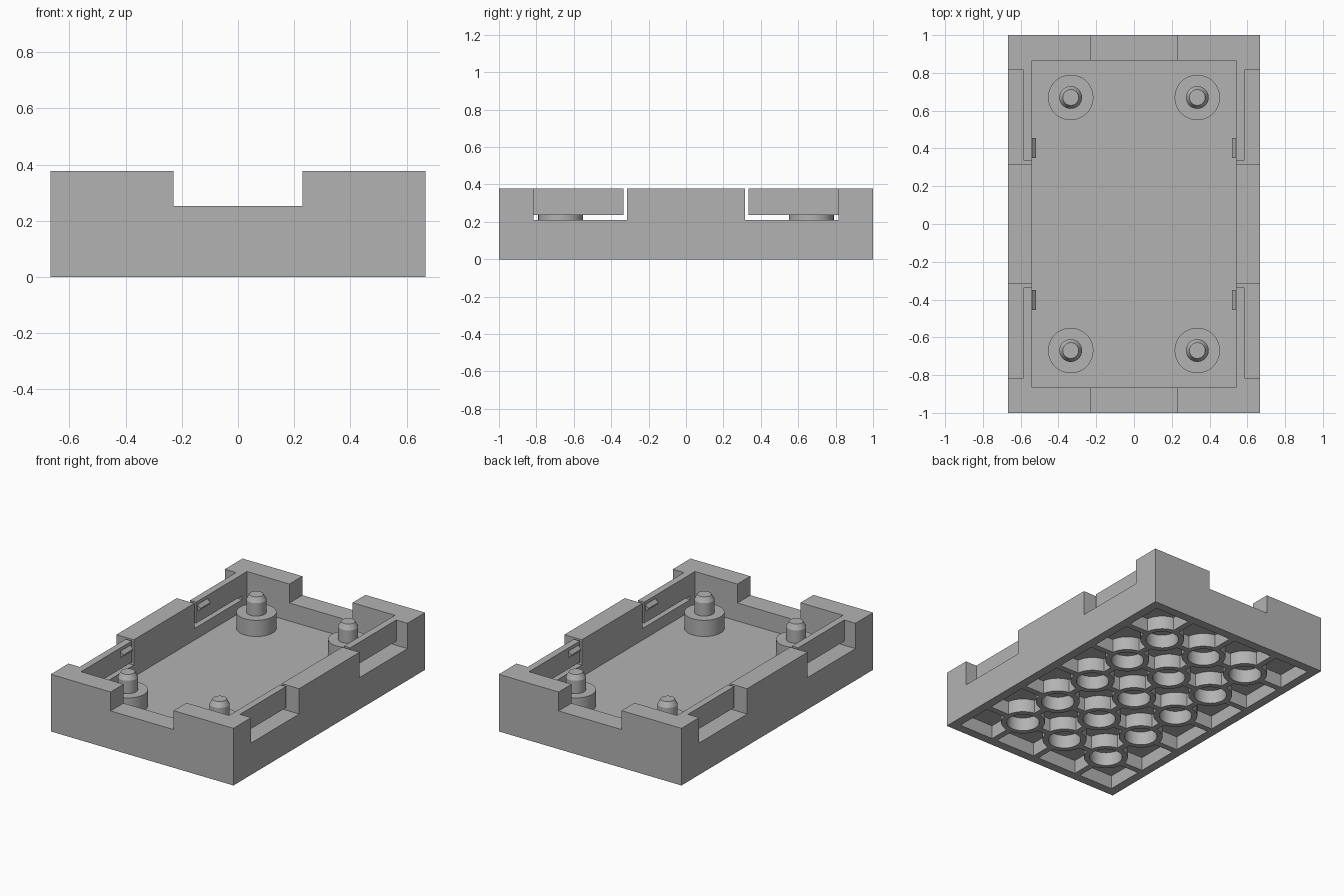
import bpy, bmesh, math
from mathutils import Matrix, Vector

cube = bpy.data.objects.get("Cube")
if cube:
    bpy.data.objects.remove(cube, do_unlink=True)

grey = bpy.data.materials.new("plain_grey")
grey.use_nodes = True
grey.diffuse_color = (0.45, 0.45, 0.45, 1)
grey.node_tree.nodes["Principled BSDF"].inputs["Base Color"].default_value = (0.45, 0.45, 0.45, 1)

W, L, H = 0.667, 1.0, 0.377      # half width, half length, height
IN_X, IN_Y = 0.54, 0.865         # half size of the tray
FLOOR, RECESS = 0.133, 0.09
PITCH, RIM, RIB = 1 / 3, 0.06, 0.04


def make(name, bm):
    bmesh.ops.recalc_face_normals(bm, faces=bm.faces)
    me = bpy.data.meshes.new(name)
    bm.to_mesh(me)
    bm.free()
    me.materials.append(grey)
    ob = bpy.data.objects.new(name, me)
    bpy.context.collection.objects.link(ob)
    return ob


def box(bm, lo, hi):
    lo, hi = Vector(lo), Vector(hi)
    m = Matrix.Translation((lo + hi) / 2) @ Matrix.Diagonal((*(hi - lo), 1))
    bmesh.ops.create_cube(bm, size=1, matrix=m)


def cylinder(bm, x, y, z0, z1, r0, r1=None, segments=48):
    bmesh.ops.create_cone(bm, cap_ends=True, segments=segments, radius1=r0,
                          radius2=r0 if r1 is None else r1, depth=z1 - z0,
                          matrix=Matrix.Translation((x, y, (z0 + z1) / 2)))


def cut(target, bm):
    cutter = make("cutter", bm)
    cutter.hide_render = True
    subtract(target, cutter)


def subtract(target, cutter):
    mod = target.modifiers.new("cut", "BOOLEAN")
    mod.operation, mod.solver, mod.object = "DIFFERENCE", "EXACT", cutter
    mod.use_self = True
    bpy.context.view_layer.objects.active = target
    bpy.ops.object.modifier_apply(modifier=mod.name)
    bpy.data.objects.remove(cutter, do_unlink=True)


def smooth(ob):
    bpy.ops.object.select_all(action="DESELECT")
    ob.select_set(True)
    bpy.context.view_layer.objects.active = ob
    bpy.ops.object.shade_smooth_by_angle(angle=math.radians(30))


# Solid block with the open tray on top
bm = bmesh.new()
box(bm, (-W, -L, 0), (W, L, H))
body = make("tray_body", bm)
bm = bmesh.new()
box(bm, (-IN_X, -IN_Y, FLOOR), (IN_X, IN_Y, 1))
cut(body, bm)

# Notches through the front and back walls
bm = bmesh.new()
box(bm, (-0.23, -2, 0.252), (0.23, 2, 1))
cut(body, bm)

# Side pockets, each leaving a thin spring clip freed by an L-shaped slot
for sx in (-1, 1):
    for sy in (-1, 1):
        for x0, y1, z1 in ((0.585, 0.815, 1), (0.5, 0.815, 0.237), (0.5, 0.335, 1)):
            bm = bmesh.new()
            xs, ys = sorted((sx * x0, sx * 0.8)), sorted((sy * 0.315, sy * y1))
            box(bm, (xs[0], ys[0], 0.21), (xs[1], ys[1], z1))
            cut(body, bm)

# Underside recess, leaving a grid of ribs and round tubes
tubes = [(i * PITCH, j * PITCH) for i in range(-1, 2) for j in range(-2, 3)]
bm = bmesh.new()
box(bm, (-W + RIM, -L + RIM, -0.1), (W - RIM, L - RIM, RECESS))
recess = make("recess_cutter", bm)
recess.hide_render = True
for i in range(-1, 2):
    bm = bmesh.new()
    box(bm, (i * PITCH - RIB / 2, -2, -0.2), (i * PITCH + RIB / 2, 2, 0.2))
    cut(recess, bm)
for j in range(-2, 3):
    bm = bmesh.new()
    box(bm, (-2, j * PITCH - RIB / 2, -0.2), (2, j * PITCH + RIB / 2, 0.2))
    cut(recess, bm)
bm = bmesh.new()
for x, y in tubes:
    cylinder(bm, x, y, -0.2, 0.2, 0.135)
cut(recess, bm)
subtract(body, recess)
bm = bmesh.new()
for x, y in tubes:
    cylinder(bm, x, y, -0.1, RECESS, 0.1)
cut(body, bm)
smooth(body)

# Corner posts with chamfered locating pins
for sx, side in ((-1, "right"), (1, "left")):
    for sy, end in ((-1, "front"), (1, "back")):
        x, y = sx * 0.335, sy * 0.67
        bm = bmesh.new()
        cylinder(bm, x, y, FLOOR - 0.01, 0.24, 0.12)
        smooth(make(f"{end}_{side}_post", bm))
        bm = bmesh.new()
        cylinder(bm, x, y, 0.23, 0.325, 0.06)
        cylinder(bm, x, y, 0.325, 0.358, 0.06, 0.042)
        smooth(make(f"{end}_{side}_pin", bm))

        # Wedge-shaped catch on the inside of the spring clip
        bm = bmesh.new()
        profile = ((0.545, 0.36), (0.52, 0.335), (0.52, 0.325), (0.545, 0.31))
        face = bm.faces.new([bm.verts.new((sx * px, sy * 0.35, pz)) for px, pz in profile])
        new = bmesh.ops.extrude_face_region(bm, geom=[face])["geom"]
        verts = [v for v in new if isinstance(v, bmesh.types.BMVert)]
        bmesh.ops.translate(bm, verts=verts, vec=(0, sy * 0.105, 0))
        make(f"{end}_{side}_catch", bm)
